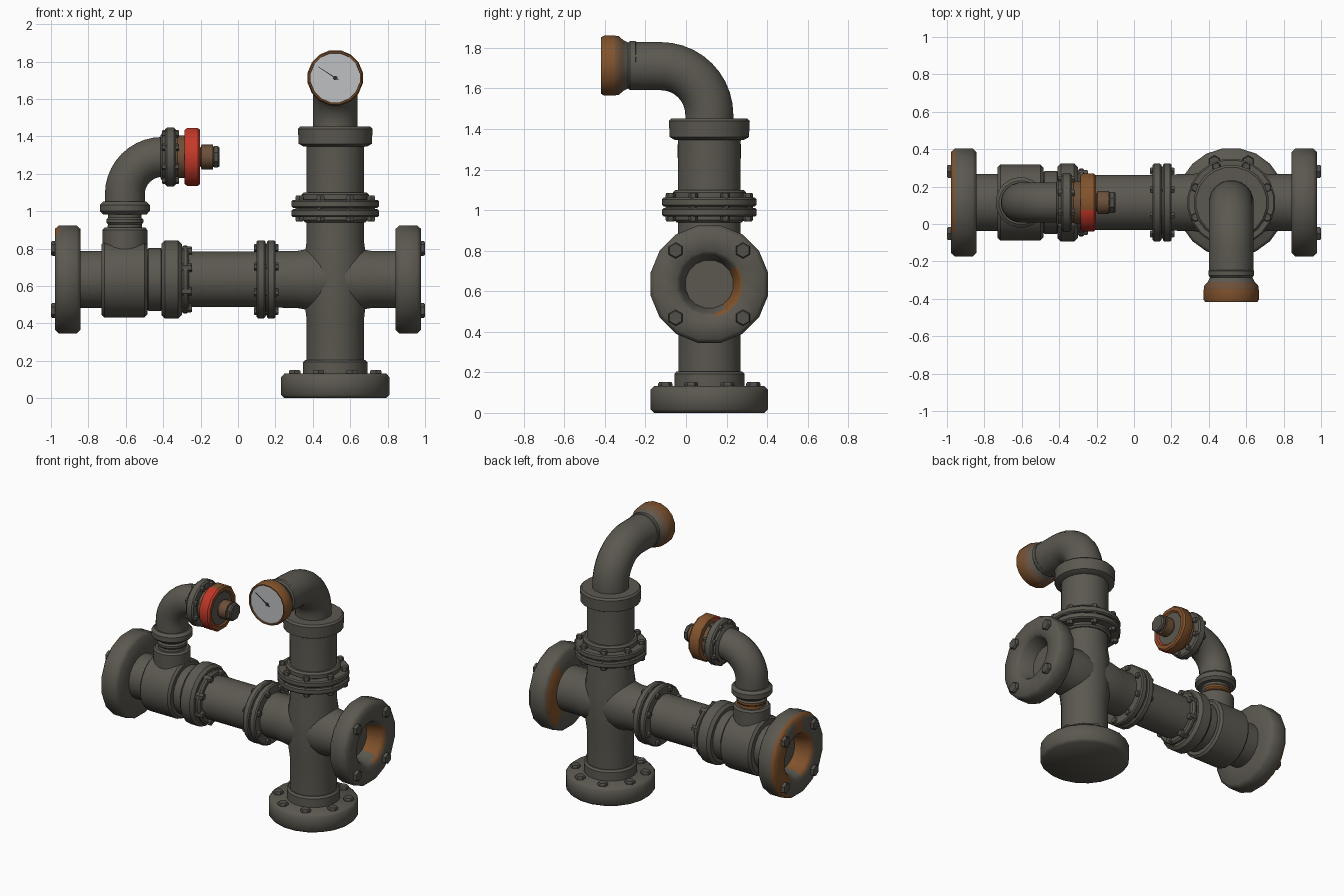
import bpy, bmesh
from math import pi, sin, cos, radians
from mathutils import Vector

cube = bpy.data.objects.get("Cube")
if cube:
    bpy.data.objects.remove(cube)


def material(name, rgb, rough=0.7):
    m = bpy.data.materials.new(name)
    m.use_nodes = True
    m.diffuse_color = (*rgb, 1)
    bsdf = m.node_tree.nodes["Principled BSDF"]
    bsdf.inputs["Base Color"].default_value = (*rgb, 1)
    bsdf.inputs["Roughness"].default_value = rough
    return m


IRON = material("weathered iron", (0.105, 0.098, 0.08))
DARK = material("bolt iron", (0.085, 0.08, 0.068))
RUST = material("orange rust", (0.22, 0.085, 0.025))
DULL = material("dull rust", (0.15, 0.08, 0.042))
RED = material("red paint", (0.55, 0.04, 0.022))
WHITE = material("dial white", (0.52, 0.53, 0.54))
BLACK = material("needle black", (0.03, 0.03, 0.03))

X, Y, Z = Vector((1, 0, 0)), Vector((0, 1, 0)), Vector((0, 0, 1))
YC, ZC = 0.115, 0.635          # main pipe axis
XV, XE = 0.52, -0.605          # riser and valve branch axes
MAIN = Vector((0, YC, ZC))
RISER = Vector((XV, YC, 0))
BRANCH = Vector((XE, YC, 0))
VALVE = Vector((0, YC, 1.29))


def sweep(name, rings, side, segs=20, mats=(IRON,), rule=None, angle=38):
    """Skin circles given as (centre, direction, radius) and cap both ends."""
    bm = bmesh.new()
    loops = []
    for centre, d, r in rings:
        v = d.cross(side)
        turns = [2 * pi * (i + 0.5) / segs for i in range(segs)]
        loops.append([bm.verts.new(centre + side * (r * cos(a)) + v * (r * sin(a))) for a in turns])
    for a, b in zip(loops, loops[1:]):
        for i in range(segs):
            j = (i + 1) % segs
            bm.faces.new((a[i], a[j], b[j], b[i]))
    bm.faces.new(loops[0][::-1])
    bm.faces.new(loops[-1])
    bmesh.ops.recalc_face_normals(bm, faces=bm.faces)
    for f in bm.faces:
        f.smooth = True
        if rule:
            f.material_index = rule(f.calc_center_median(), f.normal)
    me = bpy.data.meshes.new(name)
    bm.to_mesh(me)
    bm.free()
    for m in mats:
        me.materials.append(m)
    me.set_sharp_from_angle(angle=radians(angle))
    ob = bpy.data.objects.new(name, me)
    bpy.context.collection.objects.link(ob)
    return ob


def lathe(name, origin, axis, profile, **kw):
    """Turn (distance along axis, radius) pairs around an axis."""
    side = X if abs(axis.x) < 0.5 else Y
    return sweep(name, [(origin + axis * t, axis, r) for t, r in profile], side, **kw)


def disc(name, origin, axis, a, b, r, bevel=0.012, **kw):
    return lathe(name, origin, axis, [(a, r - bevel), (a + bevel, r), (b - bevel, r), (b, r - bevel)], **kw)


def bolts(name, origin, axis, a, b, ring, r, count):
    """Hexagonal bolts in a circle, reaching from a to b along the axis."""
    u = X if abs(axis.x) < 0.5 else Y
    v = axis.cross(u)
    for i in range(count):
        t = 2 * pi * (i + 0.5) / count
        p = origin + u * (ring * cos(t)) + v * (ring * sin(t))
        lathe(f"{name}_{i + 1}", p, axis, [(a, r * 0.85), (a + 0.008, r), (b - 0.008, r), (b, r * 0.85)],
              segs=6, mats=(DARK,), angle=20)


def elbow(name, start, out, side, radius, r, lead, tail):
    """Pipe that rises, then bends a quarter turn towards out."""
    base = start + Z * lead
    hub = base + out * radius
    rings = [(start, Z, r)]
    for i in range(11):
        a = pi / 2 * i / 10
        rings.append((hub - out * (radius * cos(a)) + Z * (radius * sin(a)), Z * cos(a) + out * sin(a), r))
    end = rings[-1][0]
    rings.append((end + out * tail, out, r))
    return sweep(name, rings, side, segs=20)


# Main horizontal run, from the left end flange to the right one
lathe("main_pipe", MAIN, X, [(-0.86, 0.155), (-0.49, 0.155), (-0.25, 0.15), (0.1, 0.15),
                             (0.32, 0.155), (0.39, 0.168), (0.52, 0.15)])
lathe("right_arm", MAIN, X, [(0.52, 0.15), (0.65, 0.165), (0.71, 0.155), (0.86, 0.155)])
disc("valve_body", MAIN, X, -0.73, -0.485, 0.205, bevel=0.015)
disc("valve_neck", MAIN, X, -0.49, -0.4, 0.17)
disc("coupling_outer", MAIN, X, -0.41, -0.3, 0.212, bevel=0.02)
disc("coupling_inner", MAIN, X, -0.3, -0.262, 0.185)
bolts("coupling_bolt", MAIN, X, -0.31, -0.245, 0.165, 0.024, 8)
for i, x in enumerate((0.1, 0.155)):
    disc(f"middle_flange_{i + 1}", MAIN, X, x, x + 0.046, 0.212, bevel=0.008)
disc("middle_gasket", MAIN, X, 0.12, 0.18, 0.195)
bolts("middle_bolt", MAIN, X, 0.085, 0.216, 0.182, 0.022, 8)

# Thick end flanges with an open bore
FLANGE = [(0, 0.15), (0, 0.275), (0.02, 0.295), (0.115, 0.295), (0.137, 0.275),
          (0.137, 0.165), (0.115, 0.145), (0.02, 0.12)]


def left_rust(c, n):
    outer = c.x < -0.965 and (c.y > 0.2 or c.z > 0.85)
    bore = c.x < -0.87 and (c - MAIN).yz.length < 0.16 and c.y < 0.08
    return int(outer or bore)


def right_rust(c, n):
    near = (c - MAIN).yz.length < 0.16
    bore = near and c.x > 0.87 and (c.y > 0.17 and c.z < 0.7)
    inner = n.x < -0.8 and c.y > 0.22 and not near
    return int(bore or inner)


for side, sgn, rule in (("left", -1, left_rust), ("right", 1, right_rust)):
    base = MAIN + X * (0.842 * sgn)
    lathe(side + "_end_flange", base, X * sgn, FLANGE, segs=16, mats=(IRON, RUST), rule=rule, angle=50)
    bolts(side + "_end_bolt", base, X * sgn, 0.12, 0.158, 0.235, 0.04, 4)

# Vertical riser through the cross, with its foot
lathe("riser_pipe", RISER, Z, [(0.1, 0.155), (0.42, 0.155), (0.5, 0.165), (0.77, 0.165),
                               (0.84, 0.155), (1.36, 0.157)])
disc("foot_flange", RISER, Z, 0, 0.132, 0.293, bevel=0.018, segs=20, angle=50)
disc("foot_collar", RISER, Z, 0.12, 0.205, 0.175)
bolts("foot_bolt", RISER, Z, 0.12, 0.152, 0.235, 0.035, 8)
disc("riser_lower_collar", RISER, Z, 0.94, 0.98, 0.175)
for i, z in enumerate((0.968, 1.018)):
    disc(f"riser_flange_{i + 1}", RISER, Z, z, z + 0.043, 0.236, bevel=0.008)
disc("riser_gasket", RISER, Z, 0.98, 1.04, 0.215)
disc("riser_upper_collar", RISER, Z, 1.05, 1.1, 0.182)
bolts("riser_bolt", RISER, Z, 0.945, 1.085, 0.207, 0.024, 8)
lathe("riser_cap", RISER, Z, [(1.345, 0.17), (1.36, 0.198), (1.44, 0.202), (1.452, 0.19), (1.452, 0.1)])

# Gauge elbow and dial facing the front
elbow("gauge_elbow", RISER + Z * 1.44, -Y, X, 0.24, 0.12, 0.03, 0.14)
GAUGE = Vector((XV, 0, 1.713))
lathe("gauge_case", GAUGE, -Y, [(0.245, 0.115), (0.25, 0.124), (0.275, 0.124), (0.285, 0.115), (0.31, 0.128),
                                (0.33, 0.147), (0.35, 0.15), (0.405, 0.15), (0.418, 0.143),
                                (0.418, 0.135), (0.405, 0.133)],
      segs=16, mats=(IRON, DULL, RUST), rule=lambda c, n: 0 if c.y > -0.3 else 1 if c.y > -0.36 else 2)
lathe("gauge_dial", GAUGE, -Y, [(0.4, 0.134), (0.409, 0.134)], segs=16, mats=(WHITE,))
lathe("needle_hub", GAUGE, -Y, [(0.405, 0.012), (0.415, 0.012)], segs=8, mats=(BLACK,))
pointer = Vector((-0.84, 0, 0.54))
lathe("gauge_needle", GAUGE - Y * 0.411 - pointer * 0.02, pointer, [(0, 0.004), (0.13, 0.002)],
      segs=4, mats=(BLACK,))

# Branch rising from the valve body, bending to the right
disc("branch_stub", BRANCH, Z, 0.6, 0.912, 0.122)
lathe("branch_neck", BRANCH, Z, [(0.9, 0.095), (0.93, 0.092), (0.94, 0.1), (0.955, 0.1), (0.965, 0.09), (0.99, 0.09)],
      mats=(IRON, RUST), rule=lambda c, n: int(c.y > YC + 0.02 and c.z < 0.95))
disc("branch_collar", BRANCH, Z, 0.982, 1.052, 0.135, bevel=0.018)
elbow("branch_elbow", BRANCH + Z * 1.04, X, Y, 0.2, 0.108, 0.05, 0.03)
disc("branch_flange", VALVE, X, -0.39, -0.332, 0.16, bevel=0.01, segs=16)
lathe("branch_flange_neck", VALVE, X, [(-0.415, 0.115), (-0.405, 0.13), (-0.385, 0.13)])
bolts("branch_bolt", VALVE, X, -0.405, -0.315, 0.135, 0.02, 8)
disc("wheel_spacer", VALVE, X, -0.335, -0.275, 0.115, mats=(DULL,))


# Handwheel: painted at the front, rusted behind, with a bare iron face
def wheel_paint(c, n):
    if (c - VALVE).yz.length < 0.1:
        return 0
    return 2 if c.y < 0.09 and n.x < 0.9 else 1


lathe("handwheel", VALVE, X, [(-0.285, 0.12), (-0.285, 0.15), (-0.272, 0.16), (-0.215, 0.16), (-0.203, 0.15),
                              (-0.203, 0.125), (-0.212, 0.115)],
      segs=12, mats=(IRON, RUST, RED), rule=wheel_paint)
lathe("wheel_stem", VALVE, X, [(-0.22, 0.05), (-0.2, 0.05), (-0.195, 0.066), (-0.135, 0.066), (-0.13, 0.045)],
      segs=10, mats=(DULL,))
disc("stem_nut", VALVE, X, -0.135, -0.1, 0.062, bevel=0.008, segs=8, mats=(DARK,))
